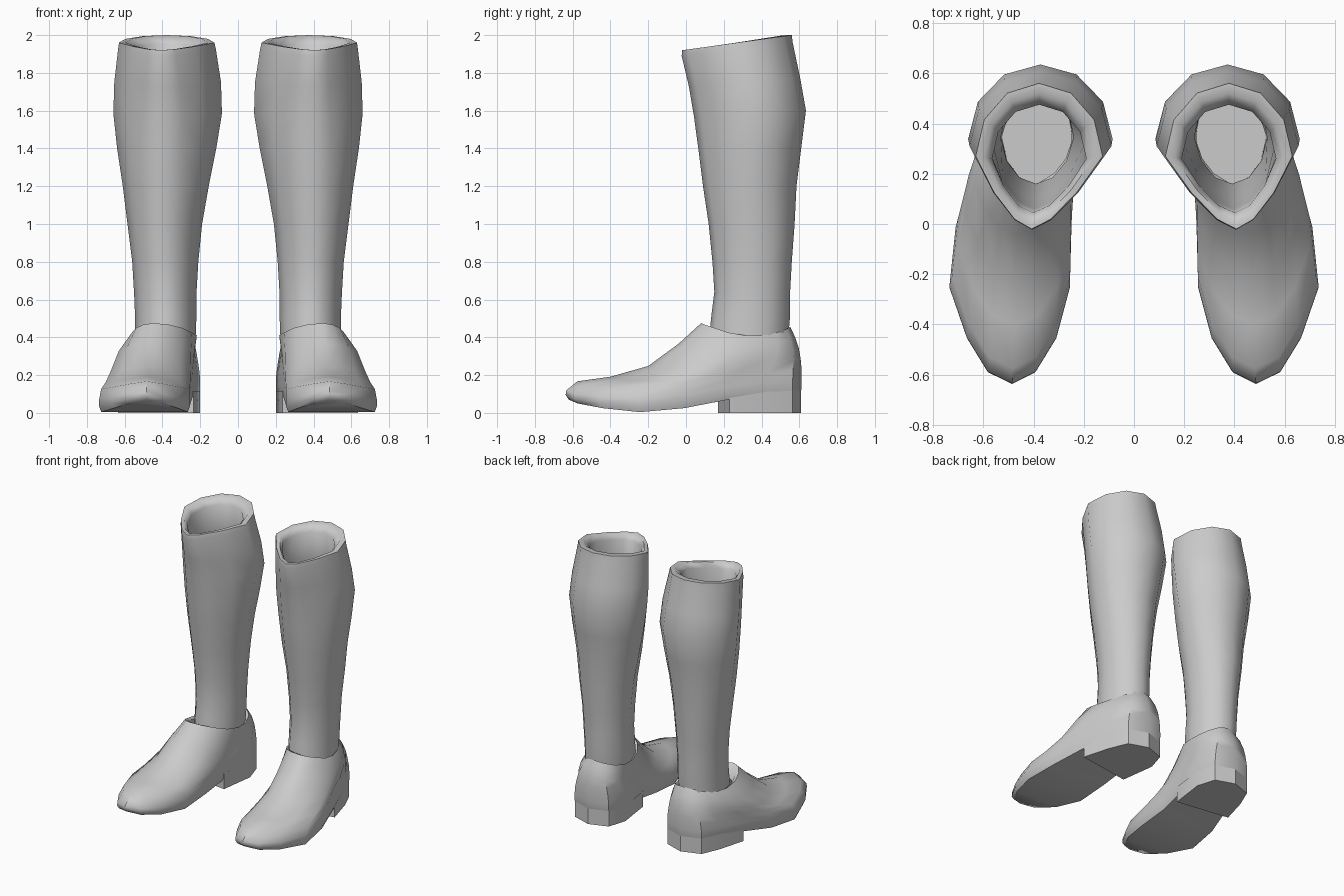
import bpy, bmesh
from math import sin, cos, pi

if "Cube" in bpy.data.objects:
    bpy.data.objects.remove(bpy.data.objects["Cube"], do_unlink=True)

leather = bpy.data.materials.new("grey_leather")
leather.use_nodes = True
GREY = (0.6, 0.6, 0.6, 1)
leather.diffuse_color = GREY
leather.node_tree.nodes["Principled BSDF"].inputs["Base Color"].default_value = GREY


def lerp(a, b, t):
    return a + (b - a) * t


def loft(bm, rings, cap=False):
    """Skin a list of point rings with quads; optionally close the last ring."""
    loops = [[bm.verts.new(p) for p in ring] for ring in rings]
    n = len(loops[0])
    for low, high in zip(loops, loops[1:]):
        for i in range(n):
            j = (i + 1) % n
            bm.faces.new((low[i], low[j], high[j], high[i]))
    if cap:
        bm.faces.new(loops[-1])
    return loops


def finish(name, bm, angle):
    """Make the object, smooth it and mirror it to the other foot."""
    bmesh.ops.recalc_face_normals(bm, faces=bm.faces[:])
    mesh = bpy.data.meshes.new(name)
    bm.to_mesh(mesh)
    bm.free()
    mesh.materials.append(leather)
    obj = bpy.data.objects.new(name, mesh)
    bpy.context.collection.objects.link(obj)
    bpy.ops.object.select_all(action='DESELECT')
    obj.select_set(True)
    bpy.context.view_layer.objects.active = obj
    bpy.ops.object.shade_smooth_by_angle(angle=angle)
    mirror = obj.modifiers.new("other_foot", 'MIRROR')
    mirror.use_mirror_merge = False
    return obj


# Shaft: egg-shaped rings, outside upward, over the rim, then down inside
SIDES = 12


def egg(x0, x1, y0, y1, z_front, z_back, narrow):
    ring = []
    for i in range(SIDES):
        a = 2 * pi * i / SIDES
        s = sin(a)
        taper = 1 - narrow * max(0, -s)
        x = (x0 + x1) / 2 + (x1 - x0) / 2 * cos(a) * taper - 0.03 * min(0, s) * narrow * 2
        ring.append((x, lerp(y0, y1, (s + 1) / 2), lerp(z_front, z_back, (s + 1) / 2)))
    return ring


shaft_rings = [
    (.225, .545, .12, .54, .38, .38, .1),
    (.22, .545, .135, .55, .52, .5, .1),
    (.22, .55, .15, .55, .64, .62, .1),
    (.21, .56, .14, .56, .8, .8, .12),
    (.19, .585, .12, .575, 1, 1, .15),
    (.155, .61, .09, .585, 1.2, 1.2, .2),
    (.115, .64, .065, .61, 1.4, 1.4, .3),
    (.085, .66, .042, .635, 1.57, 1.6, .38),
    (.09, .655, .015, .605, 1.73, 1.77, .45),
    (.117, .635, -.023, .565, 1.89, 1.96, .5),
    (.125, .63, -.02, .56, 1.92, 2, .5),
    (.16, .595, .01, .52, 1.92, 2, .48),
    (.19, .565, .045, .475, 1.885, 1.955, .4),
    (.18, .57, .06, .5, 1.7, 1.75, .35),
    (.2, .56, .1, .53, 1.35, 1.35, .25),
    (.24, .53, .16, .53, .8, .8, .1),
    (.245, .525, .16, .53, .14, .14, .05),
]
bm = bmesh.new()
loft(bm, [egg(*r) for r in shaft_rings], cap=True)
finish("boot_shaft", bm, pi / 3)

# Shoe: plan shape, sole height and collar height at stations from toe to heel
HALF = 8
sole_mid = (.485, .487, .487, .495, .48, .44, .39, .382, .38)
sole_half = (0, .095, .178, .24, .23, .205, .19, .14, 0)
sole_z = (.07, .05, .025, .004, .025, .07, .08, .08, .08)
collar_z = (.475, .468, .45, .425, .41, .41, .425, .445, .455)


def shoe_ring(y_toe, y_heel, rise_toe, rise_heel, blend, grow=0.0, drop=0.0):
    ring = []
    for i in range(2 * HALF):
        j, side = (i, 1) if i <= HALF else (2 * HALF - i, -1)
        a = pi * j / HALF
        u = (1 - cos(a)) / 2
        mid = lerp(sole_mid[j], lerp(.45, .365, u ** .5), blend)
        half = lerp(sole_half[j], .172 * sin(a), blend) + grow * sin(a)
        z = lerp(sole_z[j], collar_z[j], lerp(rise_toe, rise_heel, u))
        ring.append((mid + side * half, lerp(y_toe, y_heel, u), z - drop))
    return ring


shoe_rings = [
    (-.62, .6, 0, 0, 0, -.012),
    (-.637, .61, .06, .1, 0),
    (-.635, .612, .12, .25, 0),
    (-.575, .612, .24, .4, .06),
    (-.4, .607, .3, .55, .2),
    (-.2, .597, .44, .7, .36),
    (-.04, .577, .73, .86, .6),
    (.08, .552, 1, 1, 1),
    (.11, .53, 1, 1, 1, -.02, .015),
    (.15, .51, 1, 1, 1, -.03, .08),
]
bm = bmesh.new()
sole = loft(bm, [shoe_ring(*r) for r in shoe_rings])[0]

# Sole underside: strips from the outer edge to the inner edge
for j in range(HALF):
    strip = [sole[j], sole[j + 1], sole[-j - 1], sole[-j]]
    bm.faces.new(list(dict.fromkeys(strip)))
finish("shoe_upper", bm, pi / 4)

# Heel block: back part of the sole outline with a slanted front face
outline = [(x, y) for x, y, z in shoe_ring(*shoe_rings[1])][5:12]
outline[0] = (outline[0][0] - .01, .23)
outline[-1] = (outline[-1][0], .17)
bm = bmesh.new()
heel = [[(x, y, z) for x, y in outline] for z in (.115, 0)]
loft(bm, heel, cap=True)
finish("heel_block", bm, pi / 5)
